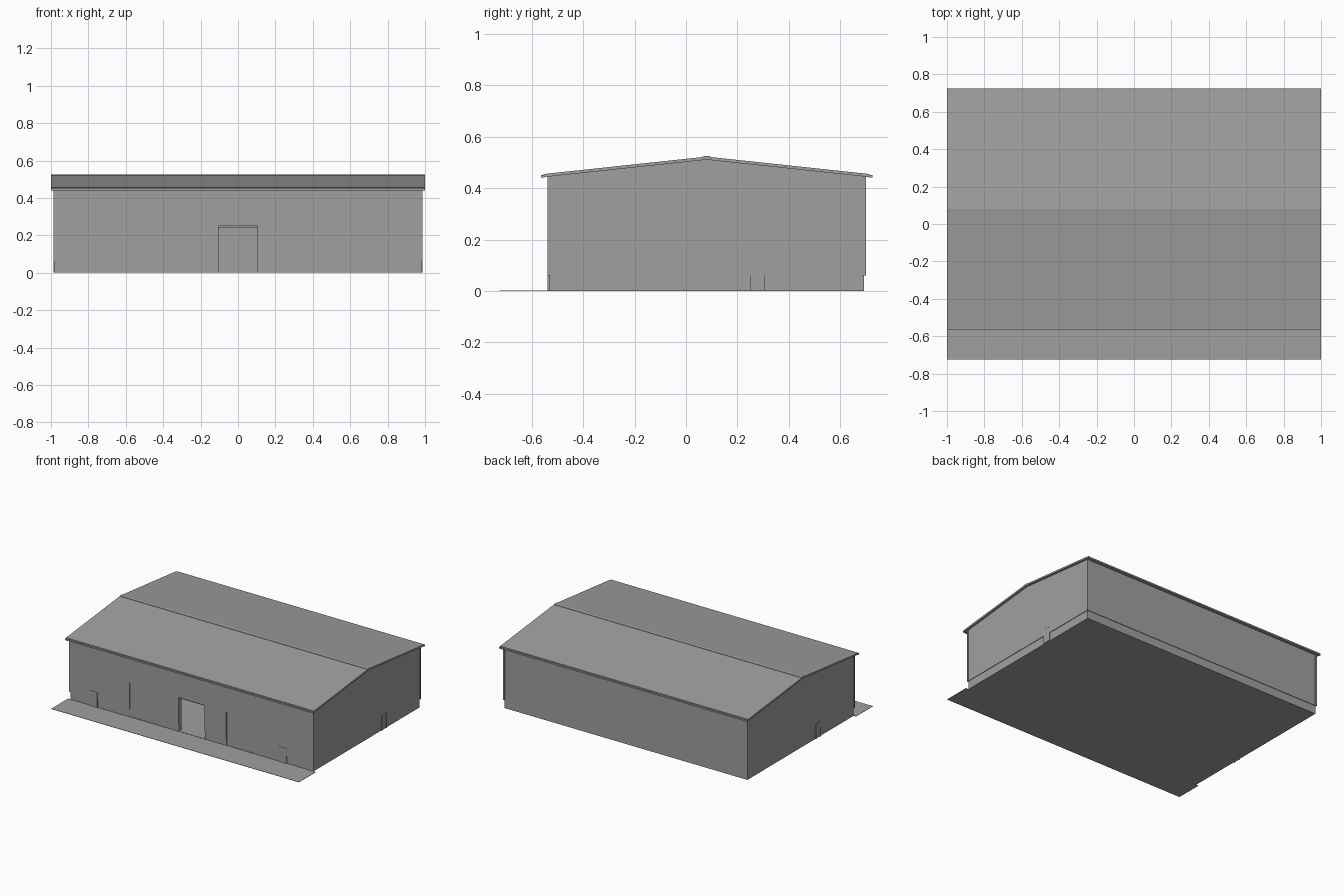
import bpy

if "Cube" in bpy.data.objects:
    bpy.data.objects.remove(bpy.data.objects["Cube"], do_unlink=True)

grey = bpy.data.materials.new("plain grey")
grey.use_nodes = True
COLOUR = (0.35, 0.35, 0.35, 1)
grey.diffuse_color = COLOUR
grey.node_tree.nodes["Principled BSDF"].inputs["Base Color"].default_value = COLOUR

RIDGE_Y = 0.08
HALF_X, HALF_Y = 0.98, 0.612      # plinth half sizes
PLINTH_Z, EAVE_Z = 0.06, 0.448
FRONT_Y = RIDGE_Y - HALF_Y
SLOPE = 0.107


def prism(name, profile, x0, x1):
    """Extrude a closed (y, z) profile along x."""
    n = len(profile)
    verts = [(x, y, z) for x in (x0, x1) for y, z in profile]
    faces = [tuple(reversed(range(n))), tuple(range(n, 2 * n))]
    faces += [(i, (i + 1) % n, n + (i + 1) % n, n + i) for i in range(n)]
    mesh = bpy.data.meshes.new(name)
    mesh.from_pydata(verts, [], faces)
    mesh.materials.append(grey)
    obj = bpy.data.objects.new(name, mesh)
    bpy.context.collection.objects.link(obj)
    return obj


def box(name, x, y, z):
    (y0, y1), (z0, z1) = y, z
    return prism(name, [(y0, z0), (y1, z0), (y1, z1), (y0, z1)], *x)


def gable(name, half_x, half_y, z0, eave):
    """House-shaped block centred on the ridge line."""
    a, b = RIDGE_Y - half_y, RIDGE_Y + half_y
    return prism(name, [(a, z0), (b, z0), (b, eave),
                        (RIDGE_Y, eave + half_y * SLOPE), (a, eave)], -half_x, half_x)


def cut(obj, cutter):
    mod = obj.modifiers.new("cut", 'BOOLEAN')
    mod.operation, mod.solver, mod.object = 'DIFFERENCE', 'EXACT', cutter
    bpy.context.view_layer.objects.active = obj
    bpy.ops.object.modifier_apply(modifier=mod.name)
    bpy.data.objects.remove(cutter, do_unlink=True)


# Hollow walls: plinth below, slightly proud cladding above
plinth = box("plinth_and_floor", (-HALF_X, HALF_X),
             (FRONT_Y, RIDGE_Y + HALF_Y), (0, PLINTH_Z))
cladding = gable("wall_cladding", HALF_X + 0.004, HALF_Y + 0.004, PLINTH_Z, EAVE_Z)
walls = (plinth, cladding)
cut(plinth, box("cutter", (-0.95, 0.95), (FRONT_Y + 0.03, 0.66), (0.004, 0.1)))
cut(cladding, gable("cutter", 0.95, HALF_Y - 0.03, 0.03, EAVE_Z - 0.015))

# Open middle doorway with its rolled-up door
for wall in walls:
    cut(wall, box("cutter", (-0.105, 0.105), (FRONT_Y - 0.05, FRONT_Y + 0.05), (0.004, 0.25)))
box("rolled_up_door", (-0.105, 0.105), (FRONT_Y + 0.01, FRONT_Y + 0.03), (0.24, 0.252))

# Closed loading doors set into shallow recesses
for side, x in (("right", -0.395), ("left", 0.385)):
    span = (x - 0.105, x + 0.105)
    for wall in walls:
        cut(wall, box("cutter", span, (FRONT_Y - 0.05, FRONT_Y + 0.008), (0.004, 0.25)))
    box(side + "_loading_door", span, (FRONT_Y + 0.003, FRONT_Y + 0.012), (0.002, 0.252))

# Small front doors with frames
for side, x in (("right", -0.788), ("left", 0.738)):
    y = (FRONT_Y - 0.006, FRONT_Y + 0.01)
    box(side + "_front_door", (x - 0.024, x + 0.024), (FRONT_Y - 0.005, FRONT_Y + 0.01), (0.002, 0.108))
    for edge in (-1, 1):
        cx = x + edge * 0.026
        box(side + "_front_door_jamb", (cx - 0.003, cx + 0.003), y, (0, 0.114))
    box(side + "_front_door_head", (x - 0.029, x + 0.029), y, (0.108, 0.114))

# Small side doors with frames, placed diagonally opposite each other
for side, s in (("left", 1), ("right", -1)):
    cy = RIDGE_Y + s * 0.198
    x = sorted((s * (HALF_X - 0.01), s * (HALF_X + 0.006)))
    panel = sorted((s * (HALF_X - 0.01), s * (HALF_X + 0.005)))
    box(side + "_side_door", panel, (cy - 0.024, cy + 0.024), (0.002, 0.105))
    for edge in (-1, 1):
        jy = cy + edge * 0.026
        box(side + "_side_door_jamb", x, (jy - 0.003, jy + 0.003), (0, 0.11))
    box(side + "_side_door_head", x, (cy - 0.029, cy + 0.029), (0.105, 0.11))

# Corner trims
for sx in (-1, 1):
    for sy in (-1, 1):
        cx, cy = sx * (HALF_X + 0.001), RIDGE_Y + sy * (HALF_Y + 0.001)
        box("corner_trim", (cx - 0.006, cx + 0.006), (cy - 0.006, cy + 0.006), (PLINTH_Z, EAVE_Z))

# Roof slopes, gutters and ridge cap
for side, s in (("front", -1), ("back", 1)):
    reach = 0.633
    top = EAVE_Z + HALF_Y * SLOPE + 0.009
    low = top - reach * SLOPE
    eave = RIDGE_Y + s * reach
    prism(side + "_roof", [(RIDGE_Y, top), (RIDGE_Y, top - 0.012),
                           (eave, low - 0.012), (eave, low)][::s], -1, 1)
    box(side + "_gutter", (-1, 1), sorted((eave - s * 0.003, eave + s * 0.011)),
        (low - 0.014, low - 0.003))
    cap = RIDGE_Y + s * 0.015
    prism(side + "_ridge_cap", [(RIDGE_Y, top + 0.003), (RIDGE_Y, top - 0.004),
                                (cap, top - 0.005), (cap, top + 0.001)][::s], -1, 1)

# Ground apron in front of the doors
box("front_apron", (-1, 1), (-0.725, FRONT_Y), (0, 0.002))
